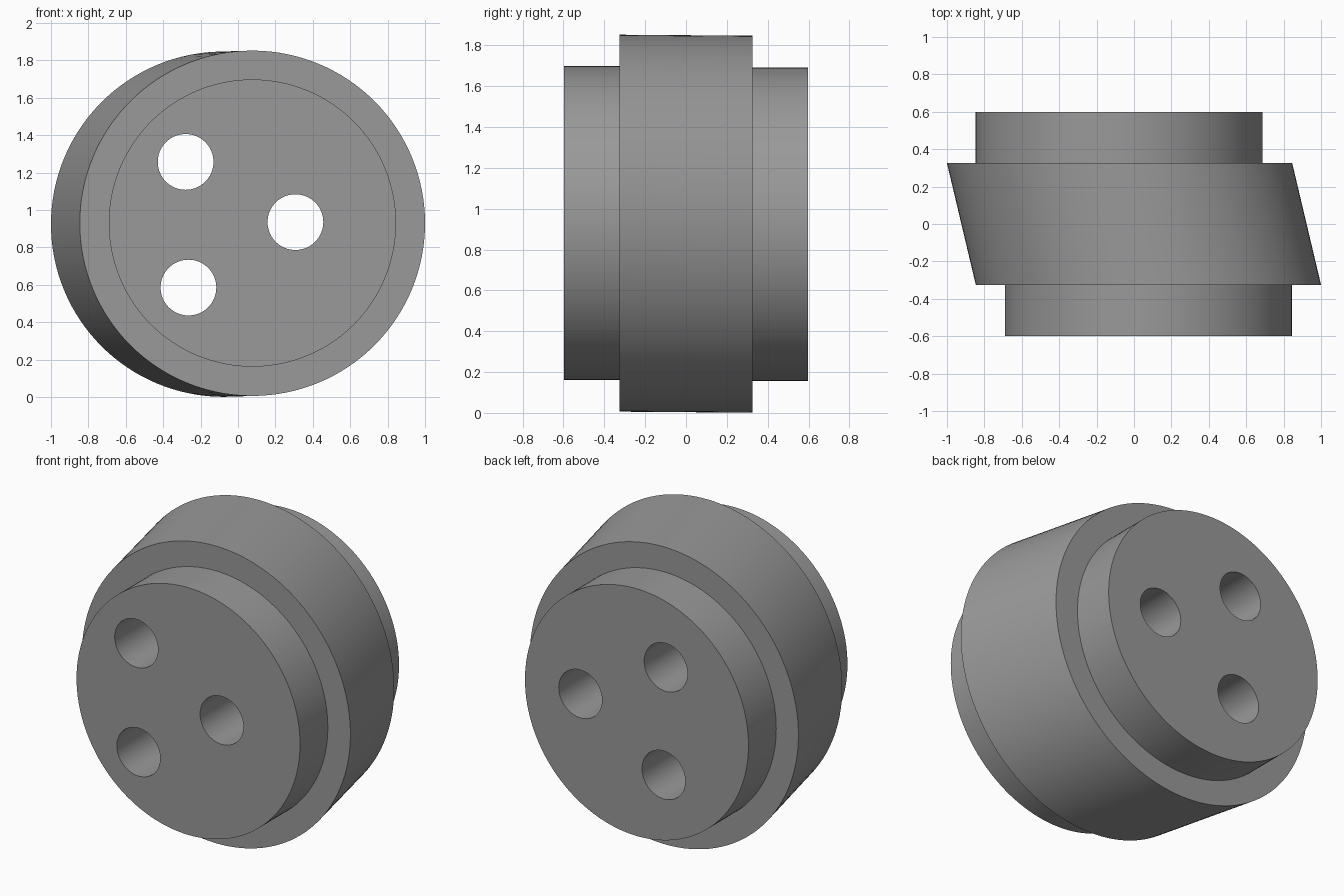
import bpy, bmesh, math

if "Cube" in bpy.data.objects:
    bpy.data.objects.remove(bpy.data.objects["Cube"])

SEGMENTS = 128

grey = bpy.data.materials.new("mid grey")
grey.diffuse_color = (0.32, 0.32, 0.32, 1)
grey.use_nodes = True
grey.node_tree.nodes["Principled BSDF"].inputs["Base Color"].default_value = grey.diffuse_color


def loft(name, rings, segments):
    """Capped loft through circles facing -y; each ring is (x, y, z, radius)."""
    bm = bmesh.new()
    loops = []
    for x, y, z, r in rings:
        loops.append([bm.verts.new((x + r * math.cos(a), y, z + r * math.sin(a)))
                      for a in (2 * math.pi * i / segments for i in range(segments))])
    for a, b in zip(loops, loops[1:]):
        for i in range(segments):
            j = (i + 1) % segments
            bm.faces.new((a[i], a[j], b[j], b[i]))
    bm.faces.new(loops[0])
    bm.faces.new(loops[-1])
    bmesh.ops.recalc_face_normals(bm, faces=bm.faces)
    mesh = bpy.data.meshes.new(name)
    bm.to_mesh(mesh)
    bm.free()
    mesh.materials.append(grey)
    obj = bpy.data.objects.new(name, mesh)
    bpy.context.collection.objects.link(obj)
    return obj


# Slanted drum with a straight, smaller boss on each end
body = loft("slanted_drum", [
    (0.077, -0.598, 0.930, 0.768),
    (0.077, -0.325, 0.930, 0.768),
    (0.077, -0.325, 0.929, 0.923),
    (-0.077, 0.325, 0.924, 0.923),
    (-0.080, 0.325, 0.924, 0.768),
    (-0.080, 0.598, 0.924, 0.768),
], SEGMENTS)

# Three round holes running straight through
bpy.context.view_layer.objects.active = body
body.select_set(True)
for x, z in ((-0.28, 1.257), (0.307, 0.935), (-0.265, 0.585)):
    cutter = loft("hole_cutter", [(x, -0.8, z, 0.149), (x, 0.8, z, 0.149)], 64)
    cutter.hide_render = True
    cut = body.modifiers.new("hole", 'BOOLEAN')
    cut.operation = 'DIFFERENCE'
    cut.solver = 'EXACT'
    cut.object = cutter
    bpy.ops.object.modifier_apply(modifier=cut.name)
    bpy.data.objects.remove(cutter)

bpy.ops.object.shade_smooth_by_angle(angle=math.radians(30))
